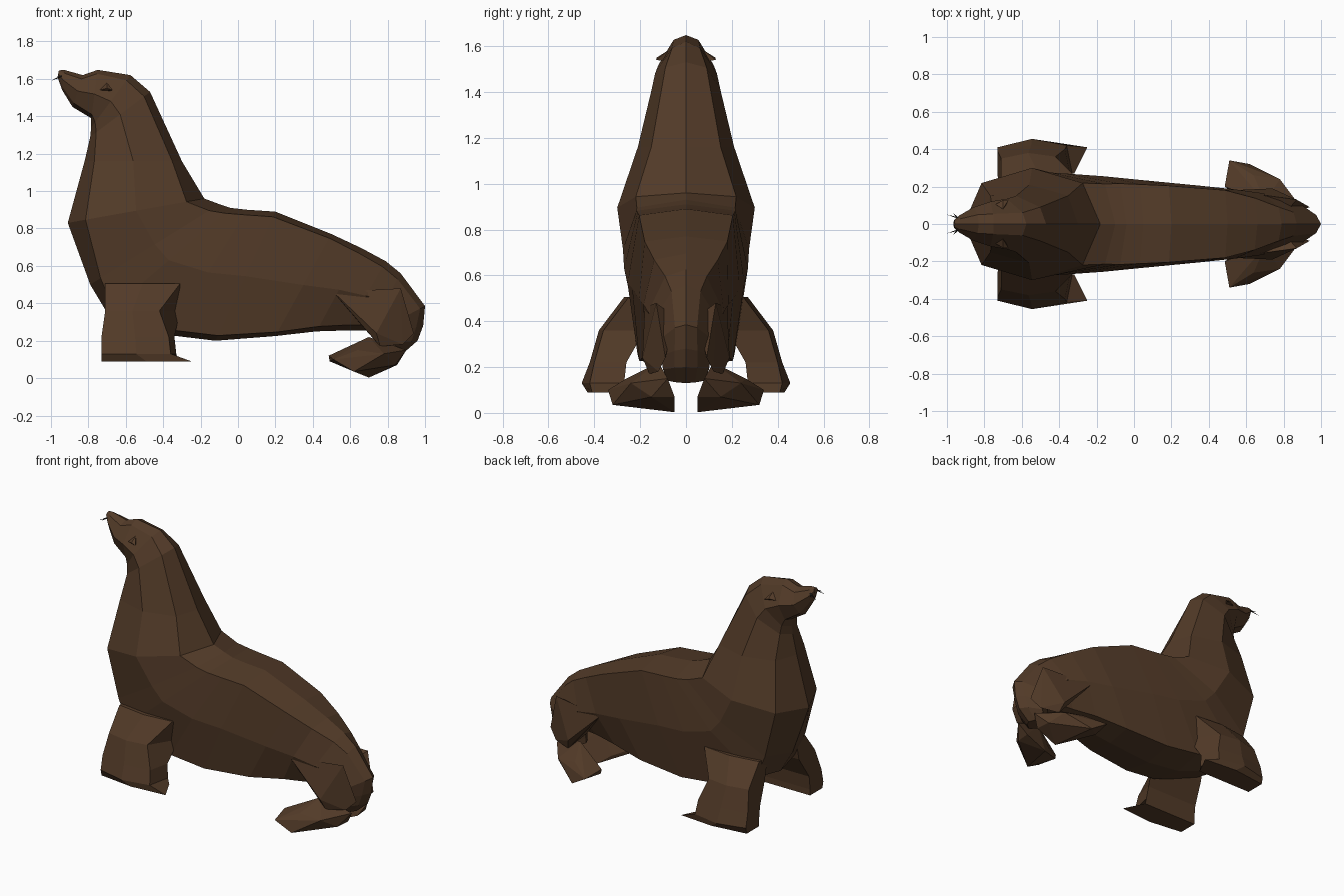
import bpy, bmesh
from mathutils import Vector


def material(name, rgb):
    m = bpy.data.materials.new(name)
    m.diffuse_color = (*rgb, 1)
    return m


FUR = material("brown fur", (0.085, 0.043, 0.021))
BLACK = material("black whisker", (0.008, 0.007, 0.006))


def finish(name, bm, mat):
    bmesh.ops.recalc_face_normals(bm, faces=bm.faces)
    me = bpy.data.meshes.new(name)
    bm.to_mesh(me)
    bm.free()
    me.materials.append(mat)
    ob = bpy.data.objects.new(name, me)
    bpy.context.collection.objects.link(ob)
    return ob


def loft(name, rings, mat):
    """Skin a list of equal-length point rings and cap both ends."""
    bm = bmesh.new()
    vs = [[bm.verts.new(p) for p in r] for r in rings]
    n = len(vs[0])
    for a, b in zip(vs, vs[1:]):
        for i in range(n):
            j = (i + 1) % n
            bm.faces.new((a[i], a[j], b[j], b[i]))
    bm.faces.new(vs[0])
    bm.faces.new(vs[-1][::-1])
    return finish(name, bm, mat)


def hull(name, pts, mat):
    bm = bmesh.new()
    for p in pts:
        bm.verts.new(p)
    out = bmesh.ops.convex_hull(bm, input=bm.verts[:])
    junk = [v for v in out["geom_interior"] if isinstance(v, bmesh.types.BMVert)]
    bmesh.ops.delete(bm, geom=junk, context="VERTS")
    return finish(name, bm, mat)


# Body: eight-sided sections between a back point and a belly point
# (back x, back z, belly x, belly z, half width, corner width, corner depth)
sections = [
    (-.958, 1.645, -.965, 1.61, .022, .6, .15),
    (-.93, 1.648, -.94, 1.54, .045, .6, .15),
    (-.83, 1.62, -.885, 1.45, .09, .55, .12),
    (-.75, 1.648, -.785, 1.39, .12, .45, .08),
    (-.575, 1.62, -.785, 1.34, .135, .45, .1),
    (-.47, 1.53, -.79, 1.29, .15, .6, .1),
    (-.30, 1.16, -.82, 1.16, .21, .72, .1),
    (-.18, .96, -.91, .83, .30, .73, .13),
    (-.10, .93, -.79, .50, .275, .78, .08),
    (-.04, .91, -.70, .35, .27, .8, .05),
    (.05, .90, -.37, .23, .255, .83, .04),
    (.20, .89, -.12, .20, .235, .87, .04),
    (.50, .77, .20, .225, .205, .88, .04),
    (.66, .695, .42, .25, .185, .75, .06),
    (.79, .625, .58, .255, .165, .55, .08),
    (.87, .56, .70, .255, .14, .45, .1),
    (1.0, .385, .74, .25, .12, .4, .1),
    (.99, .28, .74, .22, .11, .45, .15),
    (.96, .20, .74, .18, .10, .5, .15),
    (.88, .13, .74, .15, .08, .5, .15),
]
rings = []
for bx, bz, cx, cz, w, k, d in sections:
    top, low = Vector((bx, 0, bz)), Vector((cx, 0, cz))
    half = [(d, k * w), (.5, w), (1 - d, max(k, .6) * w)]
    ring = [top] + [top.lerp(low, t) + Vector((0, y, 0)) for t, y in half]
    ring += [low] + [top.lerp(low, t) - Vector((0, y, 0)) for t, y in reversed(half)]
    rings.append(ring)
loft("body", rings, FUR)

# Front flipper levels:
# z, front x, outer rear x, inner rear x, inner y, front y, outer y
levels = [
    (.505, -.71, -.31, -.31, .15, .24, .27),
    (.36, -.71, -.42, -.31, .18, .35, .38),
    (.22, -.73, -.37, -.34, .26, .39, .42),
    (.13, -.73, -.36, -.33, .27, .41, .455),
    (.09, -.73, -.25, -.32, .27, .40, .43),
]
# Hind flipper, thigh and brow outlines, as convex shapes
foot = [(.51, .34, .10), (.485, .20, .12), (.49, .20, .09), (.62, .32, .035),
        (.78, .24, .13), (.84, .15, .07), (.70, .05, .003), (.85, .05, .07),
        (.70, .12, .22), (.90, .08, .15), (.62, .10, .06), (.64, .26, .15)]
thigh = [(.51, .18, .46), (.87, .13, .48), (.94, .09, .24), (.74, .19, .24),
         (.68, .08, .26), (.80, .05, .42), (.88, .12, .18), (.76, .16, .17)]
brow = [(-.74, .105, 1.54), (-.70, .128, 1.55), (-.67, .13, 1.54),
        (-.70, .08, 1.58), (-.70, .07, 1.53)]

for side, s in (("left", 1), ("right", -1)):
    rings = [[(f, s * yi, z), (f, s * yf, z), ((f + r) / 2, s * yo, z),
              (r, s * (yf + .01), z), (ri, s * yi, z)]
             for z, f, r, ri, yi, yf, yo in levels]
    loft(side + " front flipper", rings, FUR)
    for name, pts in (("hind flipper", foot), ("thigh", thigh), ("brow", brow)):
        hull(side + " " + name, [(x, s * y, z) for x, y, z in pts], FUR)
    # Whiskers as thin spikes
    for tip in ((-1.0, .05, 1.59), (-.97, .06, 1.60)):
        root = (-.945, .03, 1.615)
        pts = [(root[0], s * root[1], root[2] + e) for e in (-.005, .005)]
        pts += [(root[0] + .006, s * (root[1] + .006), root[2]),
                (tip[0], s * tip[1], tip[2])]
        hull(side + " whisker", pts, BLACK)
